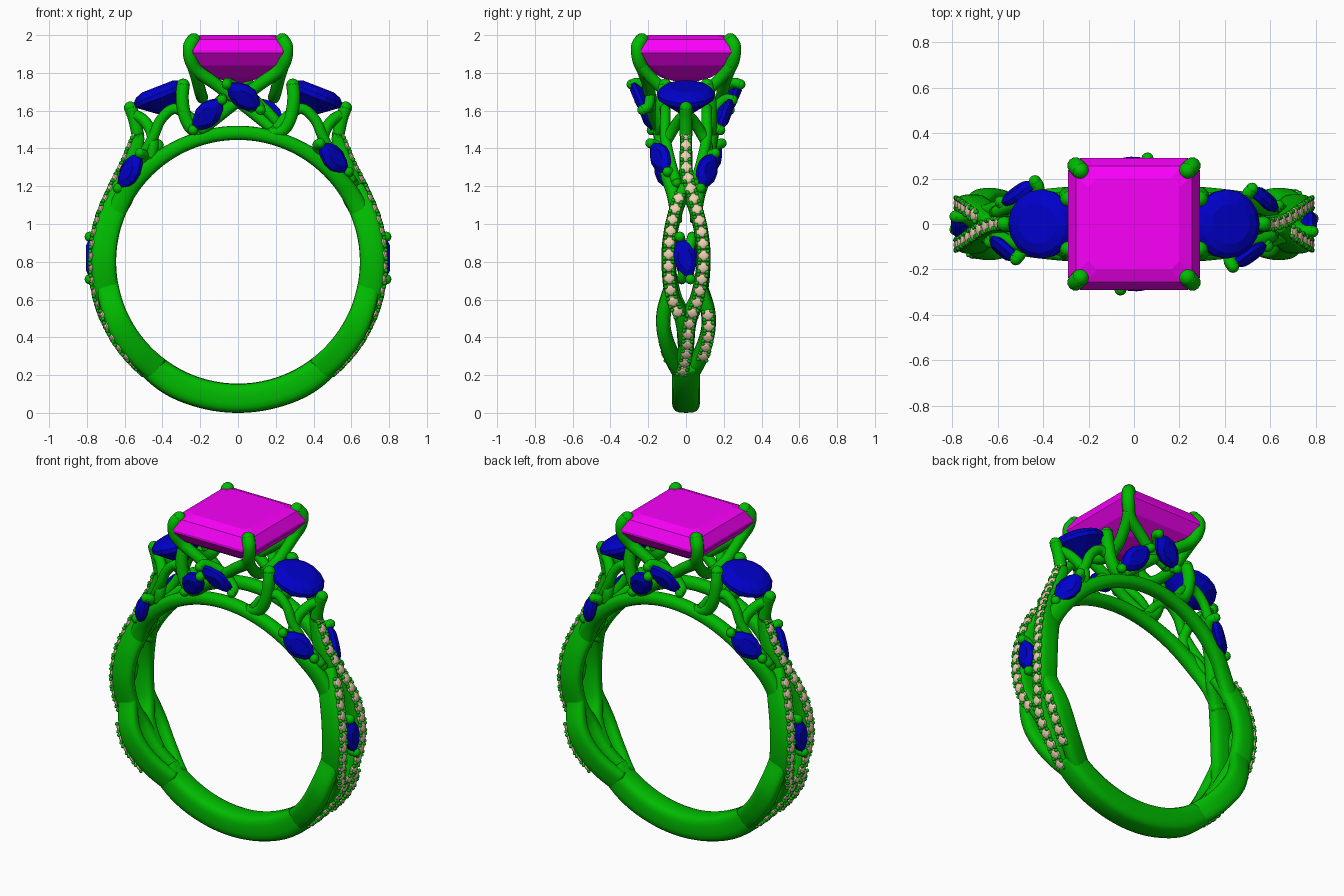
import bpy, bmesh
from math import sin, cos, pi, radians
from mathutils import Vector, Matrix

if "Cube" in bpy.data.objects:
    bpy.data.objects.remove(bpy.data.objects["Cube"])

CZ = 0.8  # height of the ring centre


def mat(name, c):
    m = bpy.data.materials.new(name)
    m.diffuse_color = (*c, 1)
    m.use_nodes = True
    m.node_tree.nodes["Principled BSDF"].inputs["Base Color"].default_value = m.diffuse_color
    return m


METAL = mat("metal_green", (0.0, 0.5, 0.0))
BLUE = mat("gem_blue", (0.0, 0.0, 0.6))
PINK = mat("gem_magenta", (0.95, 0.0, 0.95))
TAN = mat("gem_tan", (0.85, 0.65, 0.45))
turned = []  # objects repeated by a half turn about z


def finish(name, bm, m, smooth=True, turn=True):
    bmesh.ops.recalc_face_normals(bm, faces=bm.faces)
    for f in bm.faces:
        f.smooth = smooth
    me = bpy.data.meshes.new(name)
    bm.to_mesh(me)
    bm.free()
    me.materials.append(m)
    ob = bpy.data.objects.new(name, me)
    bpy.context.collection.objects.link(ob)
    if turn:
        turned.append(ob)
    return ob


def spline(pts, n=8):
    p = [Vector(q) for q in pts]
    p = [p[0] * 2 - p[1]] + p + [p[-1] * 2 - p[-2]]
    out = []
    for i in range(1, len(p) - 2):
        a, b, c, d = p[i - 1:i + 3]
        for k in range(n):
            t = k / n
            out.append(0.5 * (b * 2 + (c - a) * t + (a * 2 - b * 5 + c * 4 - d) * t * t
                              + (b * 3 - a - c * 3 + d) * t ** 3))
    return out + [p[-2].copy()]


def skin(bm, rings):
    rows = [[bm.verts.new(v) for v in r] for r in rings]
    for a, b in zip(rows, rows[1:]):
        for i in range(len(a)):
            j = (i + 1) % len(a)
            bm.faces.new((a[i], a[j], b[j], b[i]))
    bm.faces.new(rows[0])
    bm.faces.new(rows[-1])


def polar(a, r, y):
    return Vector((r * sin(radians(a)), y, CZ - r * cos(radians(a))))


def radial(a):
    return Vector((sin(radians(a)), 0, -cos(radians(a))))


# Strand on the ring: control points are (angle from bottom, y, width, inner r, outer r)
def strand(name, pts, power=0.7, turn=True):
    s = spline(pts)
    mids = [polar(q[0], (q[3] + q[4]) / 2, q[1]) for q in s]
    rings = []
    for i, q in enumerate(s):
        tan = mids[min(i + 1, len(s) - 1)] - mids[max(i - 1, 0)]
        e = radial(q[0])
        side = e.cross(tan).normalized()
        ring = []
        for k in range(18):
            c, d = cos(k * pi / 9), sin(k * pi / 9)
            c = abs(c) ** power * (1 if c > 0 else -1)
            d = abs(d) ** power * (1 if d > 0 else -1)
            ring.append(mids[i] + e * c * (q[4] - q[3]) / 2 + side * d * q[2] / 2)
        rings.append(ring)
    bm = bmesh.new()
    skin(bm, rings)
    finish(name, bm, METAL, True, turn)
    return s


# Row of small stones with four metal beads each, along a strand's outer face
def pave(name, s, a0, a1, step=0.062):
    gems, beads = bmesh.new(), bmesh.new()
    last = None
    for p0, p1 in zip(s, s[1:]):
        for k in range(10):
            q = p0.lerp(p1, k / 10)
            p = polar(q[0], q[4] - 0.002, q[1])
            if not a0 <= q[0] <= a1 or (last and (p - last).length < step):
                continue
            last = p
            e = radial(q[0])
            t = (polar(p1[0], p1[4], p1[1]) - polar(p0[0], p0[4], p0[1])).normalized()
            w = e.cross(t)
            rot = Matrix((t, w, e)).transposed().to_4x4()
            bmesh.ops.create_uvsphere(gems, u_segments=12, v_segments=6, radius=0.032,
                matrix=Matrix.Translation(p) @ rot @ Matrix.Diagonal((1, 1, 0.5, 1)))
            for i in (-1, 1):
                for j in (-1, 1):
                    bmesh.ops.create_icosphere(beads, subdivisions=2, radius=0.011,
                        matrix=Matrix.Translation(p + t * i * 0.022 + w * j * 0.022 + e * 0.006))
    finish(name + "_stones", gems, TAN, False)
    finish(name + "_beads", beads, METAL)


# Round wire with ball ends
def tube(name, pts, r, r_end=None):
    s = spline(pts, 6)
    r_end = r_end or r
    bm = bmesh.new()
    rings, n = [], None
    for i, p in enumerate(s):
        t = (s[min(i + 1, len(s) - 1)] - s[max(i - 1, 0)]).normalized()
        n = (n if n else t.orthogonal())
        n = (n - t * n.dot(t)).normalized()
        b = t.cross(n)
        rad = r + (r_end - r) * i / (len(s) - 1)
        rings.append([p + (n * cos(k * pi / 6) + b * sin(k * pi / 6)) * rad for k in range(12)])
    skin(bm, rings)
    for p, rad in ((s[0], r), (s[-1], r_end)):
        bmesh.ops.create_uvsphere(bm, u_segments=12, v_segments=8, radius=rad,
                                  matrix=Matrix.Translation(p))
    finish(name, bm, METAL)


# Faceted gem: outline scaled through (scale, height) layers
def gem(name, outline, layers, m, centre, normal=(0, 0, 1), axis=(1, 0, 0), turn=True):
    n = Vector(normal).normalized()
    x = Vector(axis)
    x = (x - n * x.dot(n)).normalized()
    y = n.cross(x)
    c = Vector(centre)
    bm = bmesh.new()
    skin(bm, [[c + x * u * k + y * v * k + n * h for u, v in outline] for k, h in layers])
    finish(name, bm, m, False, turn)


def leaf(name, c, n, d, half=0.112, wide=0.066):
    us = [cos(k * pi / 7) for k in range(8)]
    out = [(u * half, wide * (1 - u * u) ** 0.85) for u in us[:-1]] + [(-half, 0)]
    out += [(-u * half, -wide * (1 - u * u) ** 0.85) for u in us[1:-1]]
    gem(name, out, [(0.1, -0.05), (1, -0.01), (1, 0.01), (0.6, 0.03)], BLUE, c, n, d)
    c, n, d = Vector(c), Vector(n).normalized(), Vector(d)
    d = (d - n * d.dot(n)).normalized()
    e = half + 0.004  # cradle wire behind the stone, ending in two beads
    tube(name + "_cradle", [c + d * e + n * 0.01, c + d * e * 0.87 - n * 0.03, c - n * 0.06,
                            c - d * e * 0.87 - n * 0.03, c - d * e + n * 0.01], 0.027)


# Plain bottom of the band
strand("bottom_band", [(a, 0, 0.15, 0.645, 0.8 if abs(a) < 35 else 0.785)
                       for a in (-43, -30, -15, 0, 15, 30, 43)], 0.6, False)

# Woven strands of one shoulder
I, O = 0.645, 0.78
right = strand("strand_right", [(38, -.03, .08, I, O), (50, 0, .08, I, O), (66, .02, .075, I, O),
    (76, .065, .075, I, O), (90, .093, .075, I, O), (103, .08, .075, I, O), (113, .05, .07, I, O),
    (121, .02, .07, I, .785), (130, 0, .07, .69, .805), (138, 0, .065, .76, .85),
    (143, 0, .06, .82, .89)])
left = strand("strand_left", [(52, .0, .07, I, O - .01), (66, -.025, .075, I, O),
    (76, -.075, .075, I, O), (90, -.093, .075, I, O), (103, -.08, .075, I, O),
    (113, -.05, .07, I, O), (122, -.01, .06, I, O)])
outer = strand("strand_outer_right", [(37, .035, .075, I, O), (48, .085, .075, I, O),
    (60, .118, .075, I, O), (69, .115, .075, I, O - .01), (80, .08, .06, I, O - .02),
    (88, .085, .05, I + .01, O - .03)])
strand("strand_outer_left", [(37, -.035, .075, I, O), (48, -.085, .075, I, O),
    (60, -.118, .075, I, O), (69, -.115, .075, I, O - .01), (80, -.085, .06, I, O - .02),
    (88, -.09, .05, I + .01, O - .03)])
pave("pave_right", right, 42, 143)
pave("pave_left", left, 70, 119)
pave("pave_outer", outer, 50, 69)

# Rail over the finger under the head
strand("top_rail", [(a, -y, w, I, o) for a, y, w, o in (
    (108, .05, .06, .75), (120, .065, .07, .745), (132, .095, .08, .735), (146, .115, .08, .725),
    (163, .13, .08, .72), (180, .135, .08, .72), (197, .13, .08, .72), (214, .115, .08, .725),
    (228, .095, .08, .735), (240, .065, .07, .745), (252, .05, .06, .75))], 0.85)

# Main square step-cut stone
h, k = 0.29, 0.237
gem("centre_stone", [(h, -k), (h, k), (k, h), (-k, h), (-h, k), (-h, -k), (-k, -h), (k, -h)],
    [(.06, 1.745), (.45, 1.775), (.82, 1.84), (1, 1.905), (1, 1.92), (.88, 1.978), (.69, 2.0)],
    PINK, (0, 0, 0), turn=False)

# Claws of the main stone, running down to the accent stones and the rail
down = [(-.09, -.175, 1.58), (-.2, -.14, 1.49)]
for s, side in ((1, "right"), (-1, "left")):
    tube("claw_" + side, [(s * x, y, z) for x, y, z in [
        (.235, -.235, 1.972), (.256, -.256, 1.935), (.25, -.25, 1.87), (.215, -.225, 1.81),
        (.13, -.205, 1.75), (.03, -.19, 1.675)] + (down if s > 0 else [(-.07, -.19, 1.62)])],
        0.038, 0.03)
tube("claw_side_fork", [(.24, -.24, 1.84), (.22, -.19, 1.78), (.2, -.1, 1.7), (.19, 0, 1.67),
                        (.2, .1, 1.7), (.22, .19, 1.78), (.24, .24, 1.84)], .032)

# Round side stone
gem("side_stone", [(.152 * cos(i * pi / 8), .152 * sin(i * pi / 8)) for i in range(16)],
    [(.06, -.12), (1, -.012), (1, .012), (.85, .035), (.58, .05)], BLUE,
    (.407, 0, 1.682), (.36, 0, .93))

# Side stone basket
tube("side_outer_claw", [(.57, 0, 1.615), (.55, 0, 1.56), (.53, 0, 1.47)], .034)
for s, side in ((1, "back"), (-1, "front")):
    def m(*pts):
        return [(x, s * y, z) for x, y, z in pts]
    tube("side_inner_claw_" + side, m((.29, .11, 1.735), (.295, .125, 1.66), (.28, .13, 1.57),
                                      (.24, .13, 1.5), (.17, .13, 1.475)), .035)
    tube("side_arch_" + side, m((.2, .13, 1.5), (.26, .12, 1.57), (.34, .11, 1.61),
        (.41, .11, 1.55), (.45, .11, 1.46), (.52, .085, 1.34), (.61, .05, 1.22)), .028)
    tube("side_brace_" + side, m((.55, .0, 1.58), (.5, .035, 1.55), (.46, .075, 1.49),
                                 (.45, .11, 1.42), (.46, .11, 1.35)), .03)

# Marquise accent stones
leaf("leaf_shoulder", (.775, -.005, .82), (1, 0, 0), (0, -.025, .1), .112, .06)
leaf("leaf_side_front", (.505, -.135, 1.35), (.6, -.75, .15), (-.15, -.09, .15))
leaf("leaf_side_back", (.57, .11, 1.28), (.7, .7, .15), (-.14, .05, .18))
leaf("leaf_head_upper", (.03, -.25, 1.675), (0, -.92, -.39), (.17, .05, -.13))
leaf("leaf_head_lower", (-.16, -.205, 1.58), (-.1, -.95, -.3), (.16, -.05, .17))

# Repeat everything on the opposite side by a half turn
for ob in turned:
    c = ob.copy()
    c.name = ob.name + "_opposite"
    c.rotation_euler = (0, 0, pi)
    bpy.context.collection.objects.link(c)
